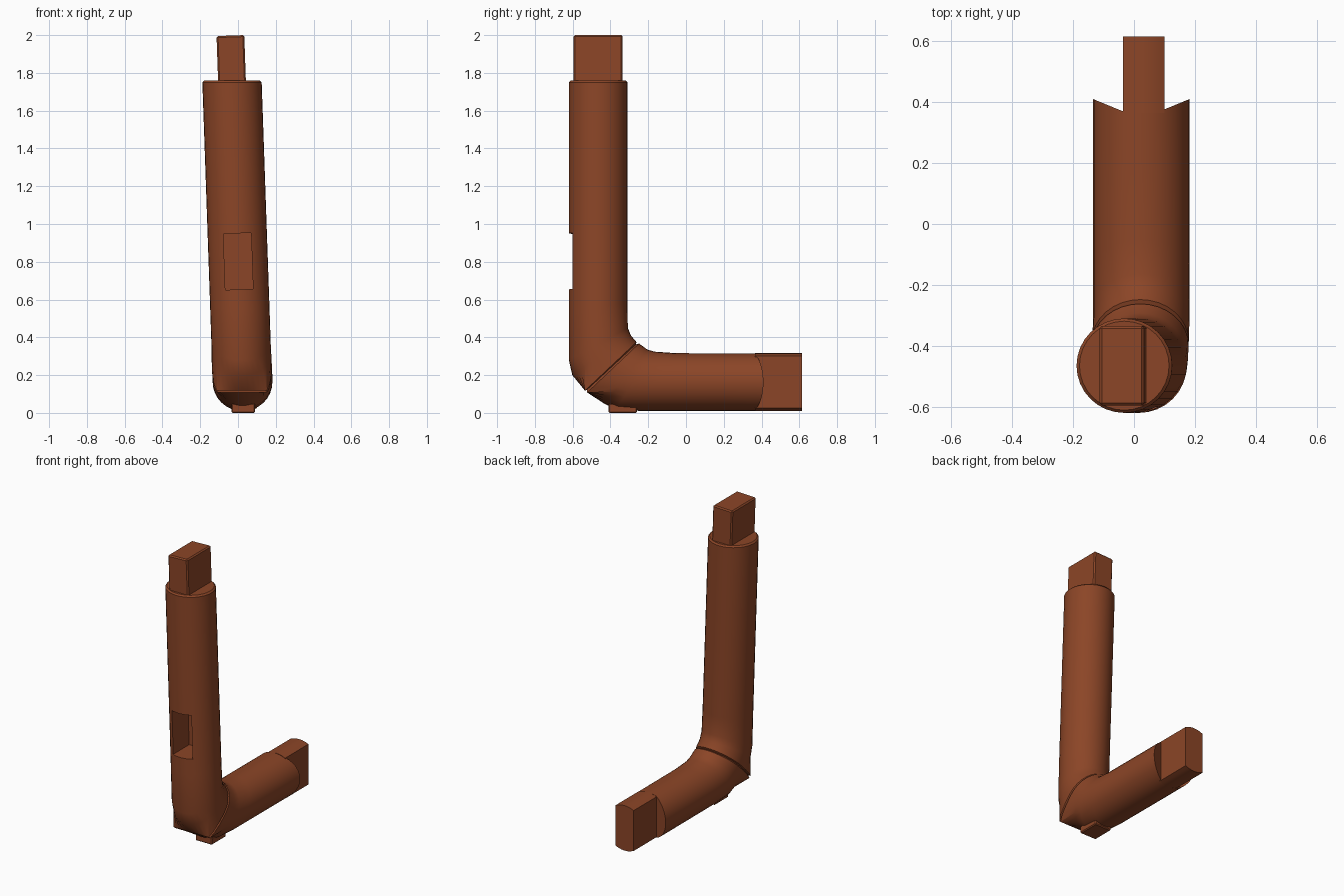
import bpy, bmesh, math
from mathutils import Vector

if "Cube" in bpy.data.objects:
    bpy.data.objects.remove(bpy.data.objects["Cube"])

wood = bpy.data.materials.new("reddish brown wood")
wood.diffuse_color = (0.26, 0.06, 0.02, 1)
wood.use_nodes = True
wood.node_tree.nodes["Principled BSDF"].inputs["Base Color"].default_value = wood.diffuse_color

N = 32          # sides of the round log
LEAN = 0.0346   # sideways lean of the upright


def lean_x(z):
    return 0.022 - LEAN * (z - 0.2)


def finish(name, bm):
    bmesh.ops.recalc_face_normals(bm, faces=bm.faces)
    me = bpy.data.meshes.new(name)
    bm.to_mesh(me)
    bm.free()
    ob = bpy.data.objects.new(name, me)
    bpy.context.collection.objects.link(ob)
    me.materials.append(wood)
    return ob


def activate(ob):
    bpy.ops.object.select_all(action='DESELECT')
    ob.select_set(True)
    bpy.context.view_layer.objects.active = ob


def box(name, size, loc, rot_y=0.0, bevel=0.0):
    bm = bmesh.new()
    bmesh.ops.create_cube(bm, size=1)
    bmesh.ops.scale(bm, vec=Vector(size), verts=bm.verts)
    if bevel:
        bmesh.ops.bevel(bm, geom=bm.edges[:], offset=bevel, segments=1, affect='EDGES')
    ob = finish(name, bm)
    ob.location = loc
    ob.rotation_euler = (0, rot_y, 0)
    return ob


# Log rings: outer (y, z), inner (y, z), half width in x, flattened outer side
rings = [
    ((-0.611, 1.76), (-0.319, 1.76), 0.147, False),
    ((-0.62, 1.75), (-0.31, 1.75), 0.157, False),
    ((-0.62, 1.05), (-0.31, 1.05), 0.157, False),
    ((-0.62, 0.55), (-0.31, 0.58), 0.157, False),
    ((-0.62, 0.28), (-0.308, 0.45), 0.157, False),
    ((-0.602, 0.20), (-0.292, 0.41), 0.158, False),
    ((-0.535, 0.118), (-0.262, 0.375), 0.159, True),
    ((-0.524, 0.122), (-0.266, 0.362), 0.150, True),
    ((-0.523, 0.108), (-0.248, 0.367), 0.159, True),
    ((-0.43, 0.047), (-0.205, 0.335), 0.158, False),
    ((-0.37, 0.02), (-0.165, 0.324), 0.158, False),
    ((-0.25, 0.011), (-0.05, 0.316), 0.158, False),
    ((0.20, 0.01), (0.20, 0.315), 0.158, False),
    ((0.40, 0.01), (0.40, 0.315), 0.158, False),
]
bm = bmesh.new()
loops = []
for k, (o, i, w, flat) in enumerate(rings):
    loop = []
    for j in range(N):
        a = 2 * math.pi * j / N
        c, s = math.cos(a), math.sin(a)
        if flat and c > 0:
            c = min(1.0, 2 * c)
        y = (o[0] + i[0]) / 2 + c * (o[0] - i[0]) / 2
        z = (o[1] + i[1]) / 2 + c * (o[1] - i[1]) / 2
        if k == len(rings) - 1:      # hollowed shoulder around the end tenon
            y = max(0.37, 0.345 + 0.065 * abs(s))
        x = lean_x((o[1] + i[1]) / 2) if k < 9 else 0.024
        loop.append(bm.verts.new((x + w * s, y, z)))
    loops.append(loop)
for a, b in zip(loops, loops[1:]):
    for j in range(N):
        bm.faces.new((a[j], a[(j + 1) % N], b[(j + 1) % N], b[j]))
bm.faces.new(loops[0])
end = loops[-1]
h = N // 2
# shoulder closed with strips joining lower and upper rim
for sgn in (1, -1):
    for j in range(h // 2):
        q = [end[(sgn * t) % N] for t in (j, j + 1, h - j - 1, h - j)]
        if q[1] == q[2]:
            q.pop(2)
        bm.faces.new(q)
log = finish("bent_log", bm)

# Mortise pocket in the front of the upright
cutter = box("mortise_cutter", (0.147, 0.27, 0.297), (lean_x(0.802), -0.565, 0.802), -LEAN)
cutter.hide_render = True
activate(log)
m = log.modifiers.new("mortise", 'BOOLEAN')
m.operation = 'DIFFERENCE'
m.solver = 'EXACT'
m.object = cutter
bpy.ops.object.modifier_apply(modifier=m.name)
bpy.data.objects.remove(cutter, do_unlink=True)
bpy.ops.object.shade_smooth_by_angle(angle=math.radians(28))

# Tenon on top of the upright
box("top_tenon", (0.147, 0.26, 0.297), (lean_x(1.849), -0.465, 1.849), -LEAN, 0.008)

# Tenon on the end of the lying log: slab with rounded top and bottom
bm = bmesh.new()
half, r, cx, cz = 0.068, 0.1535, 0.032, 0.1625
prof = []
for sgn in (1, -1):
    for j in range(7):
        x = sgn * (half - 2 * half * j / 6)
        prof.append((cx + x, cz + sgn * math.sqrt(r * r - x * x)))
f = bm.faces.new([bm.verts.new((x, 0.365, z)) for x, z in prof])
ext = bmesh.ops.extrude_face_region(bm, geom=[f])
tip = [v for v in ext["geom"] if isinstance(v, bmesh.types.BMVert)]
bmesh.ops.translate(bm, vec=(0, 0.25, 0), verts=tip)
bm.faces.ensure_lookup_table()
if not f.is_valid or len([x for x in bm.faces if len(x.verts) > 4]) < 2:
    bm.faces.new([v for v in bm.verts if abs(v.co.y - 0.365) < 1e-5])
tenon = finish("end_tenon", bm)
activate(tenon)
bpy.ops.object.shade_smooth_by_angle(angle=math.radians(28))

# Small peg under the lying log
box("bottom_peg", (0.125, 0.15, 0.05), (0.028, -0.335, 0.025), 0, 0.006)
